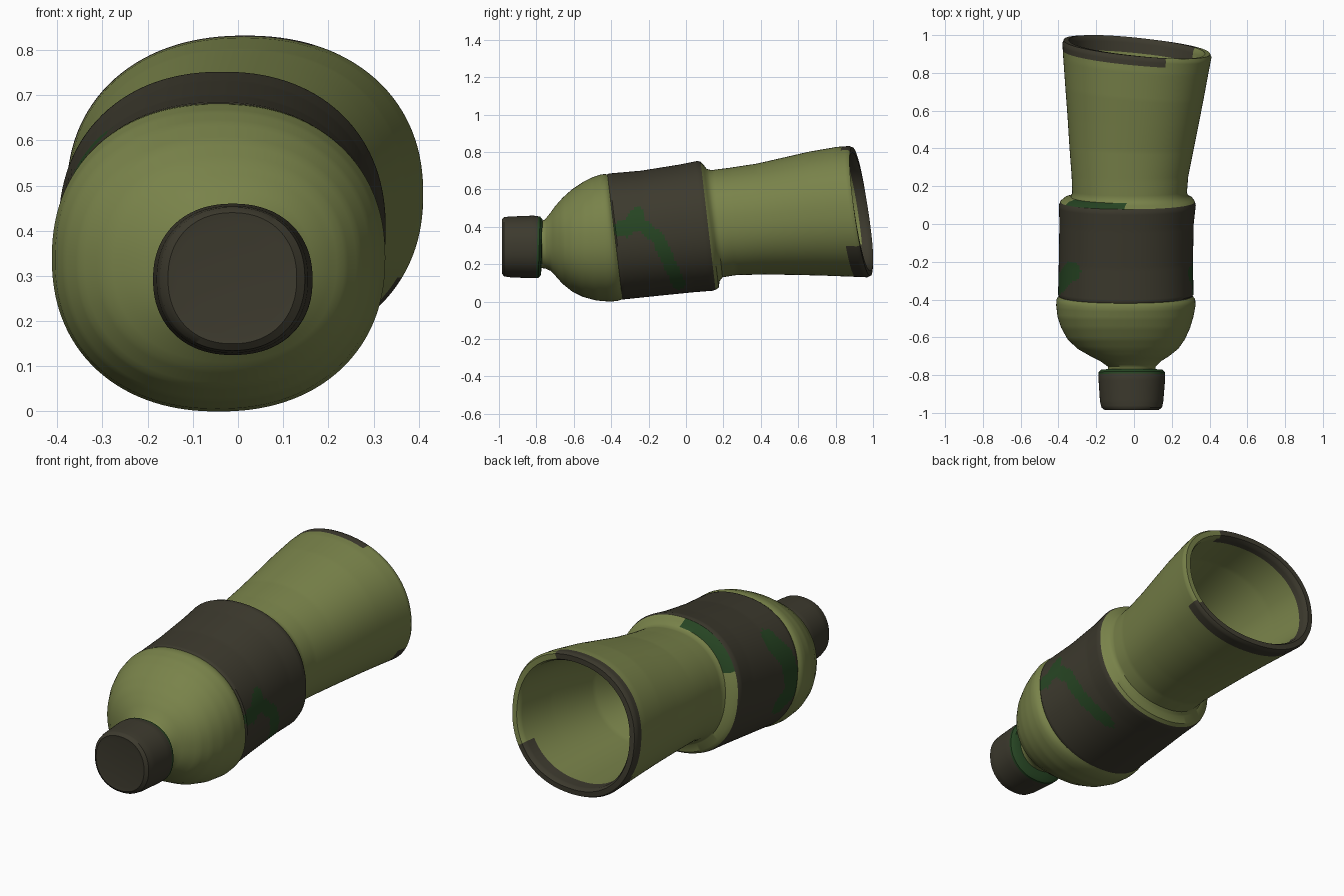
import bpy, math
from mathutils import Vector

SEG = 128


def material(name, rgb):
    m = bpy.data.materials.new(name)
    m.diffuse_color = (*rgb, 1)
    return m


MATS = [material("olive green", (0.19, 0.225, 0.068)),
        material("dark brown grey", (0.046, 0.042, 0.027)),
        material("deep green", (0.020, 0.060, 0.017))]
OLIVE, DARK, DEEP = range(3)


def ring(s):
    """Rounded cross-section from (y, x0, x1, z0, z1, tilt in x, tilt in z)."""
    y, x0, x1, z0, z1, tx, tz = s
    pts = []
    for i in range(SEG):
        a = 2 * math.pi * i / SEG
        c, n = math.cos(a), math.sin(a)
        k = (abs(c) ** 2.2 + abs(n) ** 2.2) ** (-1 / 2.2)
        c, n = c * k, n * k
        pts.append(((x0 + x1) / 2 + c * (x1 - x0) / 2, y + tx * c + tz * n,
                    (z0 + z1) / 2 + n * (z1 - z0) / 2))
    return pts


def loft(name, stations, rule, cap_start=False, cap_end=False):
    """Skin rings through the stations and colour faces by rule(centre, station y)."""
    rows = []
    for a, b in zip(stations, stations[1:]):
        n = max(1, round(abs(b[0] - a[0]) / 0.012))
        rows += [[p + (q - p) * t / n for p, q in zip(a, b)] for t in range(n)]
    rows.append(list(stations[-1]))
    verts = [p for r in rows for p in ring(r)]
    faces, ys = [], []
    for r in range(len(rows) - 1):
        for i in range(SEG):
            j = (i + 1) % SEG
            faces.append((r * SEG + i, r * SEG + j, (r + 1) * SEG + j, (r + 1) * SEG + i))
            ys.append((rows[r][0] + rows[r + 1][0]) / 2)
    last = (len(rows) - 1) * SEG
    if cap_start:
        faces.append(tuple(range(SEG))[::-1])
        ys.append(rows[0][0])
    if cap_end:
        faces.append(tuple(range(last, last + SEG)))
        ys.append(rows[-1][0])
    me = bpy.data.meshes.new(name)
    # reversed winding so that normals face outward
    me.from_pydata(verts, [], [f[::-1] for f in faces])
    for m in MATS:
        me.materials.append(m)
    for p, y in zip(me.polygons, ys):
        p.material_index = rule(p.center, y)
    ob = bpy.data.objects.new(name, me)
    bpy.context.collection.objects.link(ob)
    bpy.ops.object.select_all(action='DESELECT')
    ob.select_set(True)
    bpy.context.view_layer.objects.active = ob
    if cap_start or cap_end:
        bpy.ops.object.mode_set(mode='EDIT')
        bpy.ops.mesh.select_all(action='SELECT')
        bpy.ops.mesh.normals_make_consistent(inside=False)
        bpy.ops.object.mode_set(mode='OBJECT')
    bpy.ops.object.shade_smooth_by_angle(angle=math.radians(40))
    return ob


def near_path(c, path, width):
    p = Vector((c.y, c.z))
    for a, b in zip(path, path[1:]):
        a, b = Vector(a), Vector(b)
        t = max(0, min(1, (p - a).dot(b - a) / (b - a).length_squared))
        if (p - a - (b - a) * t).length < width:
            return True
    return False


# Screw cap with rounded front and green seal edge
loft("cap", [
    (-0.982, -0.135, 0.108, 0.17, 0.42, 0, 0),
    (-0.985, -0.155, 0.13, 0.15, 0.44, 0, 0),
    (-0.972, -0.172, 0.148, 0.135, 0.452, 0, 0),
    (-0.94, -0.18, 0.155, 0.13, 0.455, 0, 0),
    (-0.82, -0.188, 0.165, 0.125, 0.46, 0, 0.005),
    (-0.785, -0.187, 0.165, 0.125, 0.455, 0, 0.005),
    (-0.772, -0.175, 0.15, 0.14, 0.44, 0, 0.005),
    (-0.770, -0.13, 0.105, 0.19, 0.42, 0, 0)],
    lambda c, y: DEEP if y > -0.80 else DARK, cap_start=True)

# Neck and domed shoulder
loft("shoulder", [
    (-0.80, -0.135, 0.11, 0.18, 0.425, 0, 0),
    (-0.755, -0.138, 0.115, 0.178, 0.438, 0, 0),
    (-0.725, -0.18, 0.145, 0.165, 0.475, 0, 0),
    (-0.70, -0.23, 0.185, 0.14, 0.51, 0, 0),
    (-0.66, -0.30, 0.235, 0.095, 0.555, 0, 0),
    (-0.61, -0.352, 0.27, 0.055, 0.60, 0, 0),
    (-0.55, -0.385, 0.297, 0.025, 0.64, 0, 0),
    (-0.49, -0.405, 0.315, 0.006, 0.665, 0, -0.01),
    (-0.43, -0.412, 0.326, 0.0, 0.68, 0, -0.025),
    (-0.40, -0.41, 0.324, 0.004, 0.682, 0, -0.035),
    (-0.38, -0.398, 0.308, 0.012, 0.68, 0, -0.04)],
    lambda c, y: OLIVE)

# Wrapped label with painted green strokes on both sides
RIGHT_STROKE = [(-0.36, 0.39), (-0.25, 0.42), (-0.15, 0.34), (-0.04, 0.10)]
LEFT_STROKE = [(-0.25, 0.57), (-0.31, 0.47), (-0.33, 0.3), (-0.25, 0.25)]


def label_rule(c, y):
    if c.x > 0:
        hit = near_path(c, RIGHT_STROKE, 0.035) or near_path(c, [(-0.32, 0.38), (-0.26, 0.47)], 0.035)
    else:
        hit = near_path(c, LEFT_STROKE, 0.055)
    return DEEP if hit else DARK


loft("label", [
    (-0.38, -0.398, 0.308, 0.012, 0.68, 0, -0.04),
    (-0.372, -0.402, 0.315, 0.012, 0.685, 0, -0.04),
    (-0.2, -0.398, 0.312, 0.03, 0.70, 0, -0.04),
    (0.0, -0.395, 0.316, 0.05, 0.732, 0, -0.04),
    (0.10, -0.397, 0.327, 0.058, 0.752, 0, -0.04),
    (0.118, -0.39, 0.322, 0.063, 0.748, 0, -0.04)], label_rule)


# Flared lower body with a step, open end and hollow inside
def base_rule(c, y):
    if y < 0.15 and c.x < -0.05 and c.z > 0.55:
        return DEEP
    right_side = c.x > 0.16 and c.z > 0.3
    edge = 0.885 if c.z > 0.3 else 0.86
    return DARK if y > edge and not right_side else OLIVE


OUTER = [
    (0.118, -0.39, 0.322, 0.063, 0.748, 0, -0.04),
    (0.135, -0.37, 0.31, 0.075, 0.73, 0, -0.04),
    (0.145, -0.335, 0.29, 0.11, 0.71, 0, -0.035),
    (0.165, -0.327, 0.28, 0.13, 0.703, 0, -0.03),
    (0.25, -0.33, 0.287, 0.142, 0.715, 0, -0.02),
    (0.40, -0.342, 0.315, 0.145, 0.738, -0.01, -0.02),
    (0.55, -0.352, 0.343, 0.143, 0.77, -0.02, -0.03),
    (0.70, -0.364, 0.37, 0.139, 0.802, -0.03, -0.04),
    (0.85, -0.375, 0.397, 0.133, 0.827, -0.035, -0.045),
    (0.92, -0.379, 0.41, 0.13, 0.832, -0.037, -0.048),
    (0.937, -0.372, 0.402, 0.138, 0.825, -0.037, -0.048)]
INNER = [
    (0.938, -0.345, 0.375, 0.165, 0.797, -0.037, -0.048),
    (0.92, -0.335, 0.365, 0.175, 0.787, -0.037, -0.048),
    (0.70, -0.322, 0.33, 0.18, 0.76, -0.03, -0.04),
    (0.40, -0.30, 0.275, 0.187, 0.696, -0.01, -0.02),
    (0.24, -0.26, 0.22, 0.22, 0.64, 0, 0),
    (0.21, -0.20, 0.16, 0.28, 0.58, 0, 0)]
loft("lower_body", OUTER + INNER, base_rule, cap_end=True)
